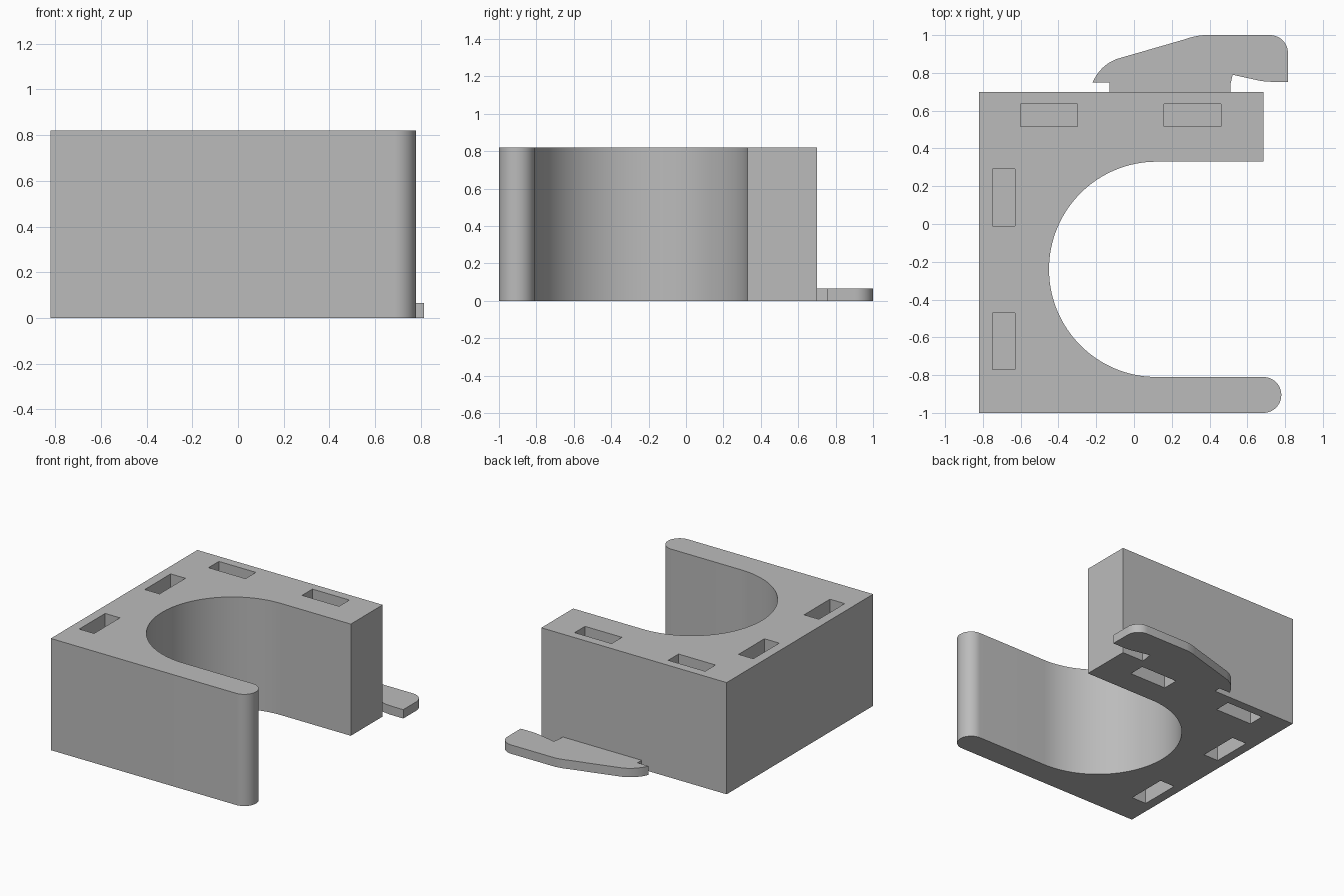
import bpy, bmesh, math

cube = bpy.data.objects.get("Cube")
if cube:
    bpy.data.objects.remove(cube, do_unlink=True)

HEIGHT, CLIP_HEIGHT, POCKET = 0.82, 0.065, 0.3

grey = bpy.data.materials.new("plain grey")
grey.use_nodes = True
colour = (0.5, 0.5, 0.5, 1)
grey.diffuse_color = colour
grey.node_tree.nodes["Principled BSDF"].inputs["Base Color"].default_value = colour


def arc(cx, cy, r, start, end, steps):
    """Points along a circular arc, angles in degrees."""
    angles = [math.radians(start + (end - start) * i / steps) for i in range(steps + 1)]
    return [(cx + r * math.cos(a), cy + r * math.sin(a)) for a in angles]


def bend(a, b, c, steps=8):
    """Points along a quadratic curve from a to c, pulled towards b."""
    ts = [i / steps for i in range(steps + 1)]
    return [tuple((1 - t) ** 2 * p + 2 * t * (1 - t) * q + t * t * r
                  for p, q, r in zip(a, b, c)) for t in ts]


def prism(name, outline, bottom, top):
    """Extrude a flat outline upwards into a solid object."""
    bm = bmesh.new()
    base = bm.faces.new([bm.verts.new((x, y, bottom)) for x, y in outline])
    raised = bmesh.ops.extrude_face_region(bm, geom=[base])["geom"]
    verts = [v for v in raised if isinstance(v, bmesh.types.BMVert)]
    bmesh.ops.translate(bm, verts=verts, vec=(0, 0, top - bottom))
    bmesh.ops.recalc_face_normals(bm, faces=bm.faces)
    mesh = bpy.data.meshes.new(name)
    bm.to_mesh(mesh)
    bm.free()
    mesh.materials.append(grey)
    obj = bpy.data.objects.new(name, mesh)
    bpy.context.collection.objects.link(obj)
    return obj


def smooth(obj):
    bpy.ops.object.select_all(action="DESELECT")
    obj.select_set(True)
    bpy.context.view_layer.objects.active = obj
    bpy.ops.object.shade_smooth_by_angle(angle=math.radians(30))


# Block with a round bay and a long arm with a rounded tip
outline = [(-0.82, 0.70), (-0.82, -1.0)]
outline += arc(0.685, -0.905, 0.095, -90, 90, 24)
outline += arc(0.12, -0.24, 0.57, 270, 90, 64)
outline += [(0.685, 0.33), (0.685, 0.70)]
body = prism("holder_body", outline, 0, HEIGHT)

# Blind pockets sunk into the top and the underside
sites = [(-0.45, 0.575, 0.15, 0.06), (0.31, 0.575, 0.15, 0.06),
         (-0.69, 0.14, 0.06, 0.15), (-0.69, -0.62, 0.06, 0.15)]
for x, y, w, d in sites:
    rect = [(x - w, y - d), (x + w, y - d), (x + w, y + d), (x - w, y + d)]
    for low, high in ((-0.1, POCKET), (HEIGHT - POCKET, HEIGHT + 0.1)):
        cutter = prism("pocket_cutter", rect, low, high)
        cutter.hide_render = True
        cut = body.modifiers.new("pocket", "BOOLEAN")
        cut.operation = "DIFFERENCE"
        cut.solver = "EXACT"
        cut.object = cutter
        bpy.context.view_layer.objects.active = body
        bpy.ops.object.modifier_apply(modifier=cut.name)
        bpy.data.objects.remove(cutter, do_unlink=True)
smooth(body)

# Thin hooked clip at the foot of the back wall
clip = [(0.51, 0.70), (0.512, 0.745), (0.522, 0.79)]
clip += bend((0.65, 0.762), (0.69, 0.753), (0.73, 0.753))
clip += [(0.815, 0.753)]
clip += arc(0.72, 0.905, 0.095, 0, 90, 12)
clip += bend((0.37, 1.0), (0.32, 0.996), (0.27, 0.978))
clip += bend((-0.09, 0.874), (-0.18, 0.84), (-0.22, 0.748))
clip += [(-0.13, 0.748), (-0.13, 0.70)]
smooth(prism("back_clip", clip, 0, CLIP_HEIGHT))
